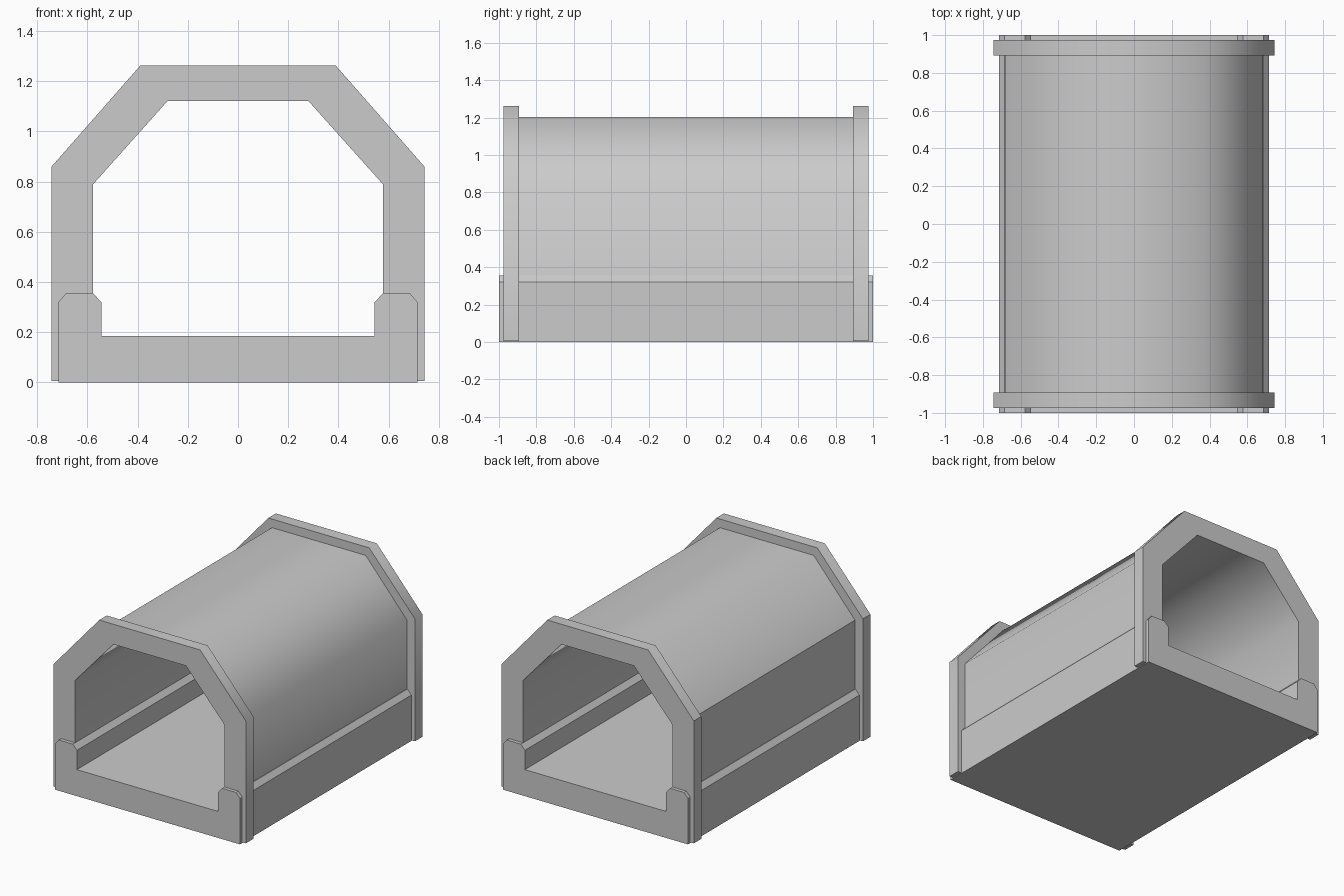
import bpy, bmesh, math

cube = bpy.data.objects.get("Cube")
if cube:
    bpy.data.objects.remove(cube, do_unlink=True)

grey = bpy.data.materials.new("concrete_grey")
grey.use_nodes = True
colour = (0.6, 0.6, 0.6, 1.0)
grey.diffuse_color = colour
grey.node_tree.nodes["Principled BSDF"].inputs["Base Color"].default_value = colour


def finish(bm, name):
    bmesh.ops.recalc_face_normals(bm, faces=bm.faces)
    mesh = bpy.data.meshes.new(name)
    bm.to_mesh(mesh)
    bm.free()
    mesh.materials.append(grey)
    obj = bpy.data.objects.new(name, mesh)
    bpy.context.collection.objects.link(obj)
    return obj


def mirrored(half):
    """Complete a right-half profile (+x, bottom to top) across x = 0."""
    return half + [(-x, z) for x, z in reversed(half)]


# Base channel: floor with two chamfered kerbs, extruded front to back
kerb = [(0.715, 0), (0.715, 0.32), (0.685, 0.355), (0.578, 0.355),
        (0.545, 0.32), (0.545, 0.185)]
bm = bmesh.new()
section = bm.faces.new([bm.verts.new((x, -1, z)) for x, z in mirrored(kerb)])
result = bmesh.ops.extrude_face_region(bm, geom=[section])
moved = [v for v in result["geom"] if isinstance(v, bmesh.types.BMVert)]
bmesh.ops.translate(bm, verts=moved, vec=(0, 2, 0))
finish(bm, "base_channel")

# Vaulted cover: a shell with a raised collar at each end
foot = 0.005
collar = mirrored([(0.743, foot), (0.743, 0.86), (0.39, 1.262)])
vault = mirrored([(0.682, foot), (0.682, 0.835), (0.362, 1.202)])
inside = mirrored([(0.577, foot), (0.577, 0.79), (0.28, 1.122)])
end, step = 0.975, 0.892
stations = [(collar, -end), (collar, -step), (vault, -step),
            (vault, step), (collar, step), (collar, end),
            (inside, end), (inside, -end)]

bm = bmesh.new()
loops = [[bm.verts.new((x, y, z)) for x, z in outline] for outline, y in stations]
for i, loop in enumerate(loops):
    following = loops[(i + 1) % len(loops)]
    for k in range(len(loop) - 1):
        bm.faces.new((loop[k], loop[k + 1], following[k + 1], following[k]))
# Undersides of the two walls
for k in (0, -1):
    bm.faces.new([loop[k] for loop in loops])
bmesh.ops.recalc_face_normals(bm, faces=bm.faces)

# Smooth shading with hard collar edges and one hard eave
for face in bm.faces:
    face.smooth = True
for edge in bm.edges:
    a, b = edge.verts
    eave = all(v.co.x < -0.6 and v.co.z > 0.8 for v in (a, b))
    if edge.calc_face_angle(0) > math.radians(60) or eave:
        edge.smooth = False
finish(bm, "vaulted_cover")
